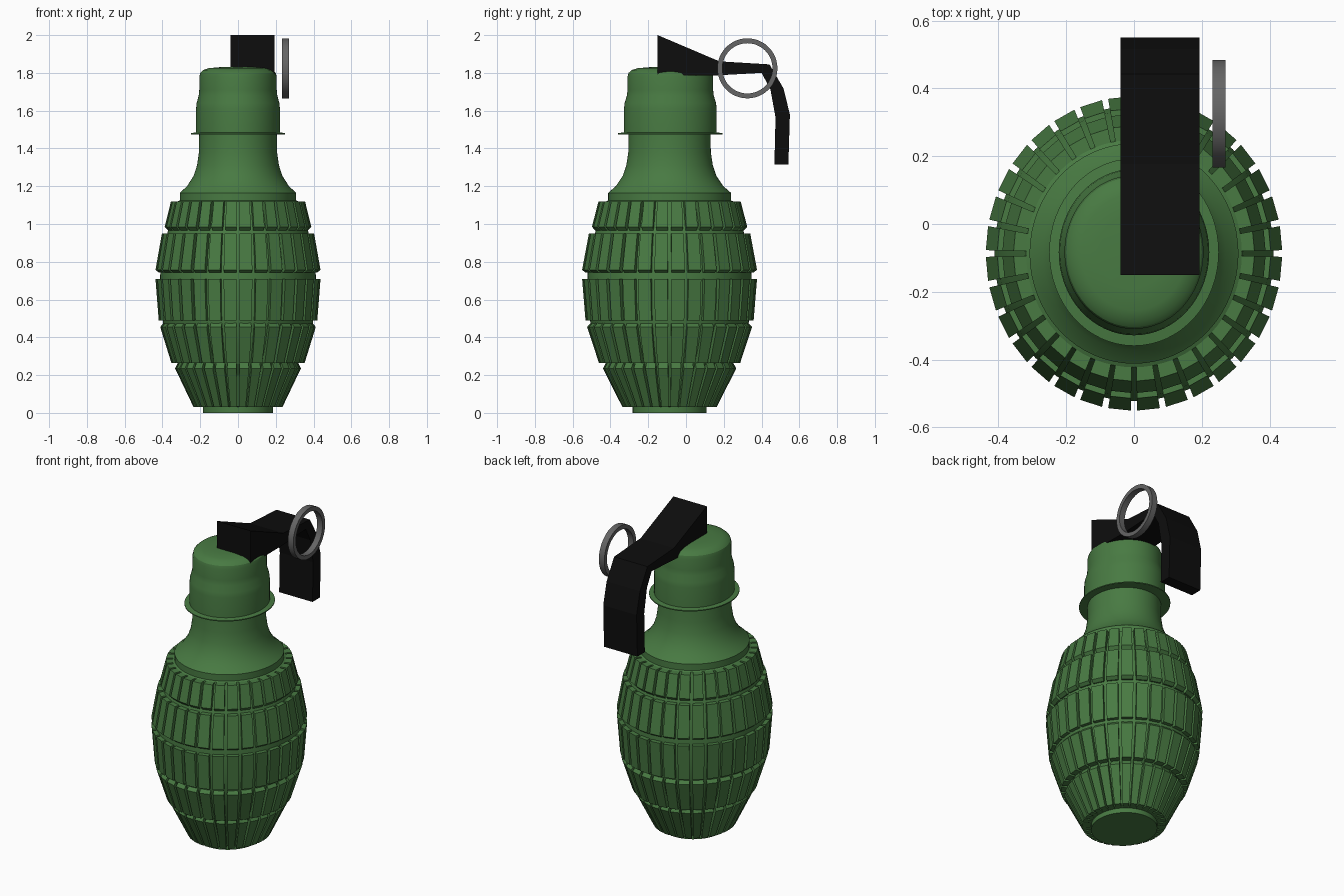
import bpy, bmesh
from math import sin, cos, pi, radians

if "Cube" in bpy.data.objects:
    bpy.data.objects.remove(bpy.data.objects["Cube"])

CY = -0.087          # y of the body axis
N = 32               # segments around the shell


def material(name, rgb):
    m = bpy.data.materials.new(name)
    m.diffuse_color = (*rgb, 1)
    m.use_nodes = True
    m.node_tree.nodes["Principled BSDF"].inputs["Base Color"].default_value = m.diffuse_color
    return m


GREEN = material("green_paint", (0.065, 0.195, 0.055))
BLACK = material("black_metal", (0.004, 0.004, 0.004))
STEEL = material("steel", (0.13, 0.13, 0.13))


def finish(name, bm, mat, smooth=None):
    bmesh.ops.recalc_face_normals(bm, faces=bm.faces)
    me = bpy.data.meshes.new(name)
    bm.to_mesh(me)
    bm.free()
    me.materials.append(mat)
    ob = bpy.data.objects.new(name, me)
    bpy.context.collection.objects.link(ob)
    if smooth:
        bpy.ops.object.select_all(action='DESELECT')
        ob.select_set(True)
        bpy.context.view_layer.objects.active = ob
        bpy.ops.object.shade_smooth_by_angle(angle=radians(smooth))
    return ob


def lathe(name, profile, mat, ratio, cy, n=N, smooth=30):
    """Revolve (radius, z) points into a closed, slightly oval solid."""
    bm = bmesh.new()
    rings = [[bm.verts.new((r * cos(2 * pi * i / n), cy + ratio * r * sin(2 * pi * i / n), z))
              for i in range(n)] for r, z in profile]
    for a, b in zip(rings, rings[1:]):
        for i in range(n):
            j = (i + 1) % n
            bm.faces.new((a[i], a[j], b[j], b[i]))
    bm.faces.new(rings[0])
    bm.faces.new(rings[-1])
    return finish(name, bm, mat, smooth)


# Inner body with shoulder and neck
lathe("body", [(.185, 0), (.185, .03), (.205, .035), (.31, .25), (.36, .36), (.397, .475),
               (.41, .6), (.412, .73), (.4, .84), (.372, .96), (.318, 1.12), (.308, 1.125),
               (.308, 1.165), (.27, 1.2), (.235, 1.255), (.217, 1.31), (.207, 1.38),
               (.205, 1.5)], GREEN, 1.055, CY, 2 * N)

# Rows of raised fragmentation blocks: (radius, z) outer edge points, bottom to top
rows = [
    [(.235, .03), (.333, .235), (.318, .265)],
    [(.353, .265), (.412, .455), (.395, .475)],
    [(.42, .49), (.437, .71)],
    [(.418, .742), (.437, .757), (.403, .95)],
    [(.37, .965), (.388, .985), (.355, 1.12)],
]
for k, row in enumerate(rows):
    bm = bmesh.new()
    section = row + [(r - .07, z) for r, z in reversed(row)]
    for i in range(N):
        mid = 2 * pi * (i + .5) / N
        sides = [[bm.verts.new((r * cos(t), CY + 1.06 * r * sin(t), z)) for r, z in section]
                 for t in (mid - .077, mid + .077)]
        a, b = sides
        m = len(section)
        for p in range(m):
            q = (p + 1) % m
            bm.faces.new((a[p], a[q], b[q], b[p]))
        bm.faces.new(a)
        bm.faces.new(b)
    finish(f"block_row_{k + 1}", bm, GREEN)

# Fuse cap with thin flange
lathe("fuse_cap", [(.25, 1.475), (.25, 1.481), (.222, 1.485), (.222, 1.61), (.219, 1.64),
                   (.208, 1.68), (.205, 1.71), (.205, 1.78), (.2, 1.8), (.185, 1.815),
                   (.155, 1.825), (.1, 1.83)], GREEN, 1.105, -.083, 2 * N)

# Safety lever: side profile (y, z) extruded across x
lever = [(-.15, 2), (.177, 1.861), (.442, 1.845), (.516, 1.718), (.55, 1.58), (.542, 1.315),
         (.468, 1.315), (.474, 1.564), (.447, 1.713), (.4, 1.8), (.167, 1.787), (-.15, 1.787)]
bm = bmesh.new()
face = bm.faces.new([bm.verts.new((-.04, y, z)) for y, z in lever])
ext = bmesh.ops.extrude_face_region(bm, geom=[face])
bmesh.ops.translate(bm, vec=(.233, 0, 0),
                    verts=[v for v in ext["geom"] if isinstance(v, bmesh.types.BMVert)])
finish("lever", bm, BLACK)

# Pull ring: flat band standing in the y-z plane
bm = bmesh.new()
n = 48
section = [(.159, .232), (.159, .27), (.133, .27), (.133, .232)]
loops = [[bm.verts.new((x, .325 + r * cos(2 * pi * i / n), 1.824 + r * sin(2 * pi * i / n)))
          for r, x in section] for i in range(n)]
for i in range(n):
    a, b = loops[i], loops[(i + 1) % n]
    for p in range(4):
        q = (p + 1) % 4
        bm.faces.new((a[p], a[q], b[q], b[p]))
finish("pull_ring", bm, STEEL, 30)
